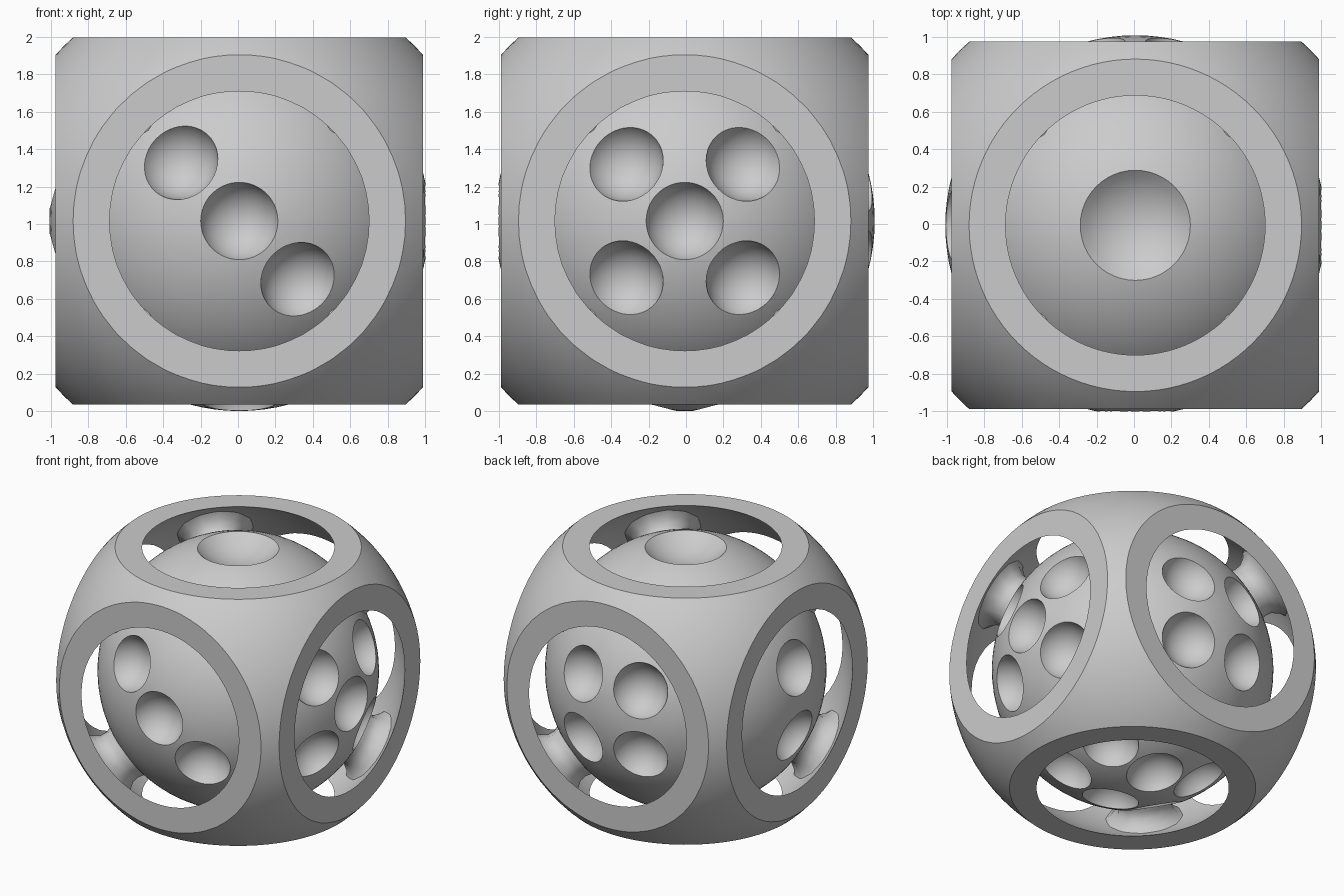
import bpy, bmesh, math
from mathutils import Vector, Matrix

if "Cube" in bpy.data.objects:
    bpy.data.objects.remove(bpy.data.objects["Cube"])

CENTER = Vector((0.007, -0.007, 1.016))
HALF = 0.982        # half width of the cage block
OUTER = 1.325       # rounding sphere of the cage
INNER = 1.203       # hollow inside the cage
BALL = 1.016
PIP = 0.207         # rim radius of a normal pip

grey = bpy.data.materials.new("light grey")
grey.diffuse_color = (0.6, 0.6, 0.6, 1)
grey.use_nodes = True
grey.node_tree.nodes["Principled BSDF"].inputs["Base Color"].default_value = grey.diffuse_color


def add_sphere(bm, radius, pos=(0, 0, 0), seg=96):
    bmesh.ops.create_uvsphere(bm, u_segments=seg, v_segments=seg // 2, radius=radius,
                              matrix=Matrix.Translation(pos))


def make(name, bm):
    bmesh.ops.recalc_face_normals(bm, faces=bm.faces)
    mesh = bpy.data.meshes.new(name)
    bm.to_mesh(mesh)
    bm.free()
    mesh.materials.append(grey)
    ob = bpy.data.objects.new(name, mesh)
    ob.location = CENTER
    bpy.context.collection.objects.link(ob)
    return ob


def select(ob):
    bpy.ops.object.select_all(action='DESELECT')
    ob.select_set(True)
    bpy.context.view_layer.objects.active = ob


def boolean(ob, cutter, operation):
    mod = ob.modifiers.new("cut", 'BOOLEAN')
    mod.operation, mod.object, mod.solver = operation, cutter, 'EXACT'
    select(ob)
    bpy.ops.object.modifier_apply(modifier=mod.name)
    bpy.data.objects.remove(cutter)


def sphere_object(name, radius):
    bm = bmesh.new()
    add_sphere(bm, radius)
    return make(name, bm)


def smooth(ob):
    select(ob)
    bpy.ops.object.shade_smooth_by_angle(angle=math.radians(30))


# Cage: block rounded by a sphere, then hollowed so a round window opens on each side
bm = bmesh.new()
bmesh.ops.create_cube(bm, size=2 * HALF)
cage = make("cage", bm)
boolean(cage, sphere_object("rounding_cutter", OUTER), 'INTERSECT')
boolean(cage, sphere_object("hollow_cutter", INNER), 'DIFFERENCE')
smooth(cage)

# Pip layouts: outward axis, sideways axis, up axis, positions
X, Y, Z = Vector((1, 0, 0)), Vector((0, 1, 0)), Vector((0, 0, 1))
s, f = 0.313, 0.254
faces = [
    (-Y, X, Z, [(0, 0), (-s, s), (s, -s)]),
    (X, Y, Z, [(0, 0)] + [(a * s, b * 0.305) for a in (-1, 1) for b in (-1, 1)]),
    (Y, X, Z, [(a * f, b * f) for a in (-1, 1) for b in (-1, 1)]),
    (-X, Y, Z, [(0, 0.27), (0, -0.27)]),
    (-Z, X, Y, [(a * 0.42, b * 0.25) for a in (-1, 0, 1) for b in (-1, 1)]),
]


def add_pip(bm, direction, rim, radius):
    # the cutting sphere meets the ball in a circle of the rim radius
    dist = math.sqrt(BALL**2 - rim**2) + math.sqrt(radius**2 - rim**2)
    add_sphere(bm, radius, direction * dist, 48)


# Ball with dished pips
ball = sphere_object("ball", BALL)
bm = bmesh.new()
for out, side, up, spots in faces:
    for u, v in spots:
        d = side * u + up * v + out * math.sqrt(1 - u * u - v * v)
        add_pip(bm, d, PIP, 0.217)
add_pip(bm, Z, 0.295, 0.42)
boolean(ball, make("pip_cutter", bm), 'DIFFERENCE')
smooth(ball)

# Flared posts holding the ball in the eight cage corners: (radius, distance)
profile = [(0.22, 0.97), (0.20, 1.04), (0.205, 1.09), (0.24, 1.14), (0.28, 1.17), (0.32, 1.19)]
SIDES = 12
for sx in (-1, 1):
    for sy in (-1, 1):
        for sz in (-1, 1):
            bm = bmesh.new()
            rot = Vector((sx, sy, sz)).to_track_quat('Z', 'Y')
            rings = [[bm.verts.new(rot @ Vector((r * math.cos(2 * math.pi * i / SIDES),
                                                 r * math.sin(2 * math.pi * i / SIDES), d)))
                      for i in range(SIDES)] for r, d in profile]
            for a, b in zip(rings, rings[1:]):
                for i in range(SIDES):
                    j = (i + 1) % SIDES
                    bm.faces.new((a[i], a[j], b[j], b[i]))
            bm.faces.new(rings[0])
            bm.faces.new(rings[-1])
            smooth(make("corner_post", bm))
